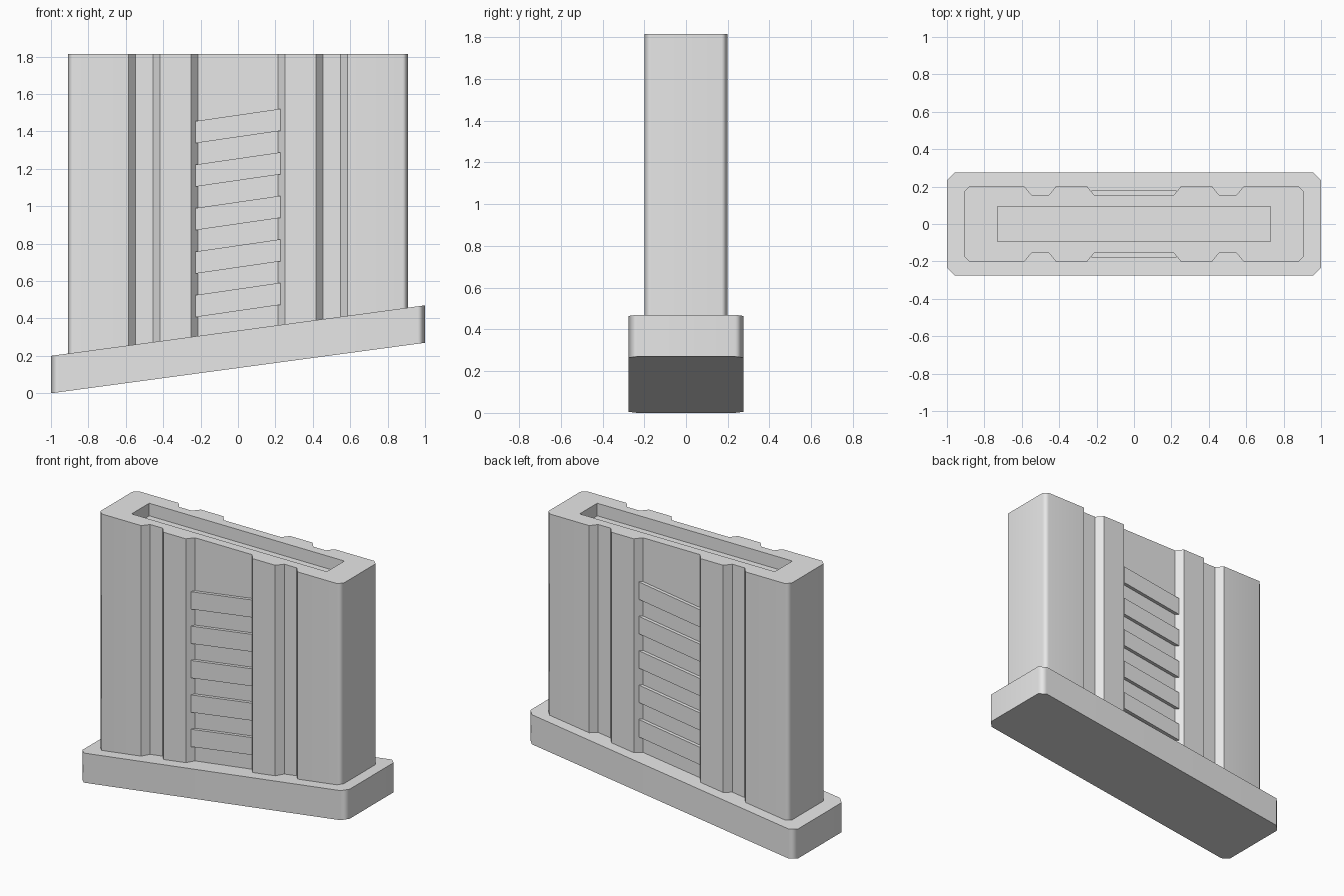
import bpy, bmesh, math

SLOPE = 0.135      # tilt of the base along x
TOP = 1.815        # height of the body top

if "Cube" in bpy.data.objects:
    bpy.data.objects.remove(bpy.data.objects["Cube"], do_unlink=True)

grey = bpy.data.materials.new("plain grey")
grey.use_nodes = True
grey.diffuse_color = (0.8, 0.8, 0.8, 1)
grey.node_tree.nodes["Principled BSDF"].inputs["Base Color"].default_value = (0.8, 0.8, 0.8, 1)


def tilt(x):
    return SLOPE * (x + 1)


def full_outline(quarter):
    """Mirror a quarter outline (from +x side round to the middle) to all four sides."""
    half = quarter + [(-x, y) for x, y in reversed(quarter)]
    return half + [(-x, -y) for x, y in half]


def prism(name, outline, low, high):
    """Extrude an x-y outline between two height functions of x."""
    bm = bmesh.new()
    bottom = [bm.verts.new((x, y, low(x))) for x, y in outline]
    top = [bm.verts.new((x, y, high(x))) for x, y in outline]
    bm.faces.new(bottom[::-1])
    bm.faces.new(top)
    n = len(outline)
    for i in range(n):
        j = (i + 1) % n
        bm.faces.new((bottom[i], bottom[j], top[j], top[i]))
    bmesh.ops.recalc_face_normals(bm, faces=bm.faces[:])
    mesh = bpy.data.meshes.new(name)
    bm.to_mesh(mesh)
    bm.free()
    mesh.materials.append(grey)
    obj = bpy.data.objects.new(name, mesh)
    bpy.context.collection.objects.link(obj)
    return obj


def box_outline(hx, y0, y1):
    return [(hx, y0), (hx, y1), (-hx, y1), (-hx, y0)]


def soften(obj):
    """Smooth the chamfered corners, keep groove edges sharp."""
    bpy.ops.object.select_all(action="DESELECT")
    obj.select_set(True)
    bpy.context.view_layer.objects.active = obj
    bpy.ops.object.shade_smooth_by_angle(angle=math.radians(48))
    normals = obj.modifiers.new("Even normals", "WEIGHTED_NORMAL")
    normals.keep_sharp = True


# Sloping base plate with chamfered corners
base = prism("base_plate", full_outline([(1, 0.235), (0.96, 0.275)]),
             tilt, lambda x: tilt(x) + 0.2)

# Grooved body
quarter = [(0.91, 0.17), (0.88, 0.2),
           (0.585, 0.2), (0.548, 0.155), (0.455, 0.155), (0.418, 0.2),
           (0.25, 0.2), (0.213, 0.155)]
body = prism("body", full_outline(quarter),
             lambda x: tilt(x) + 0.1, lambda x: TOP)

# Shallow pocket in the top
cutter = prism("pocket_cutter", box_outline(0.73, -0.094, 0.094),
               lambda x: TOP - 0.085, lambda x: TOP + 0.1)
cutter.hide_render = True
cutter.hide_viewport = True
cutter.display_type = "WIRE"
cut = body.modifiers.new("Pocket", "BOOLEAN")
cut.operation = "DIFFERENCE"
cut.solver = "EXACT"
cut.object = cutter

for part in (base, body):
    soften(part)

# Slanted grip ribs inside the wide middle grooves
for side, label in ((-1, "front"), (1, "back")):
    for i in range(5):
        z = 0.44 + 0.2325 * i
        prism(f"{label}_rib_{i + 1}",
              box_outline(0.228, side * 0.14, side * 0.178),
              lambda x: z + 0.145 * x, lambda x: z + 0.145 * x + 0.118)
